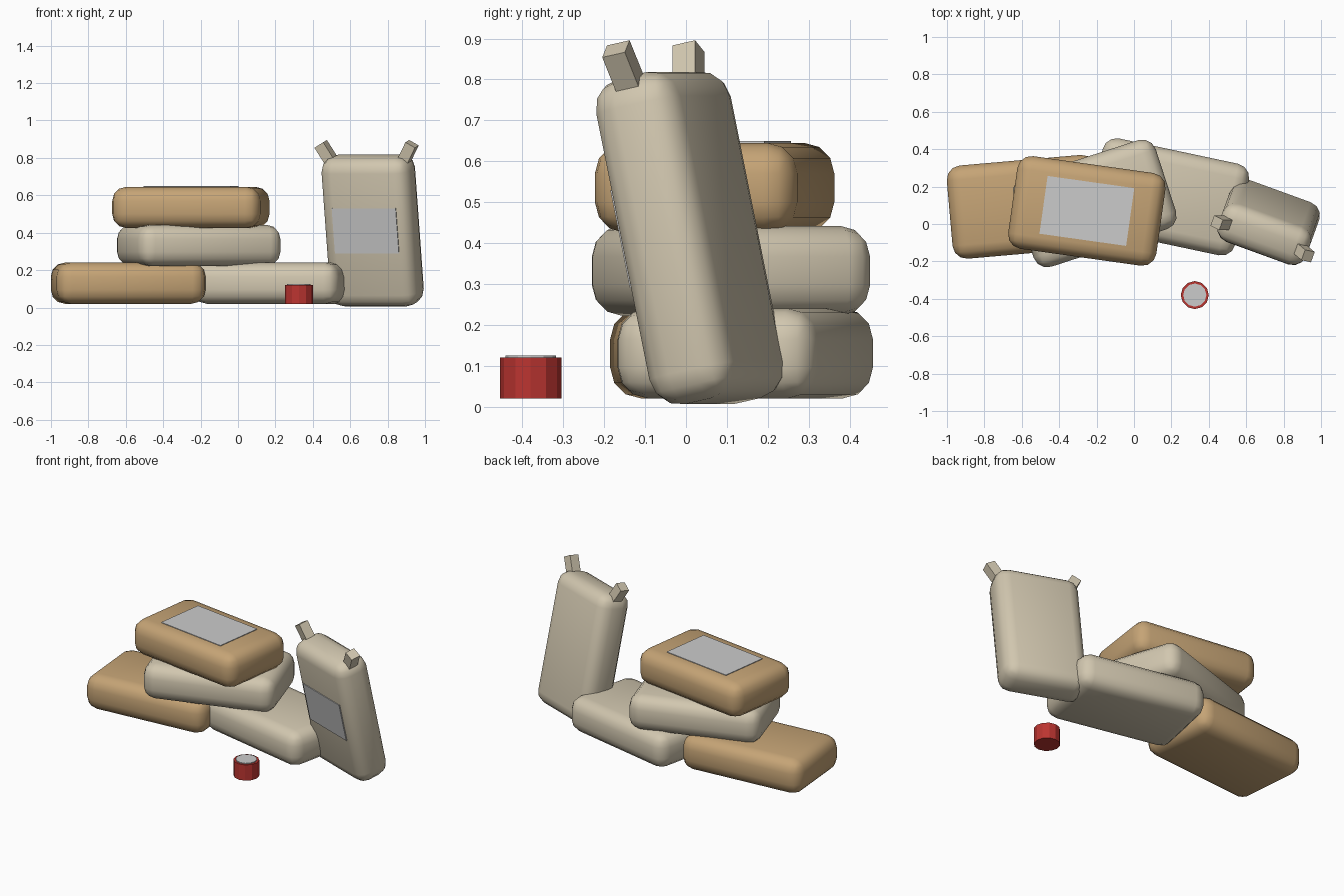
import bpy, bmesh
from math import radians
from mathutils import Matrix, Vector, Euler

cube = bpy.data.objects.get("Cube")
if cube:
    bpy.data.objects.remove(cube)


def material(name, rgb):
    m = bpy.data.materials.new(name)
    m.use_nodes = True
    m.diffuse_color = (*rgb, 1)
    bsdf = next(n for n in m.node_tree.nodes if n.type == 'BSDF_PRINCIPLED')
    bsdf.inputs["Base Color"].default_value = (*rgb, 1)
    return m


TAN = material("tan_cloth", (0.56, 0.37, 0.18))
CREAM = material("cream_cloth", (0.64, 0.57, 0.43))
GREY = material("light_grey", (0.60, 0.60, 0.60))
RED = material("red_paint", (0.50, 0.035, 0.03))


def place(location, turn=(0, 0, 0)):
    rotation = Euler([radians(a) for a in turn]).to_matrix().to_4x4()
    return Matrix.Translation(location) @ rotation


def finish(bm, name, mat, matrix, smooth=False):
    mesh = bpy.data.meshes.new(name)
    for f in bm.faces:
        f.smooth = smooth
    bm.to_mesh(mesh)
    bm.free()
    mesh.materials.append(mat)
    obj = bpy.data.objects.new(name, mesh)
    obj.matrix_world = matrix
    bpy.context.collection.objects.link(obj)
    return obj


def box(name, size, mat, matrix, radius=0):
    bm = bmesh.new()
    bmesh.ops.create_cube(bm, size=1)
    bmesh.ops.scale(bm, vec=Vector(size), verts=bm.verts)
    if radius:
        bmesh.ops.bevel(bm, geom=bm.edges[:], offset=radius, segments=3,
                        profile=0.5, affect='EDGES', clamp_overlap=True)
    return finish(bm, name, mat, matrix, smooth=radius > 0)


def cylinder(name, radius, height, mat, location):
    bm = bmesh.new()
    bmesh.ops.create_cone(bm, cap_ends=True, segments=12, radius1=radius,
                          radius2=radius, depth=height)
    return finish(bm, name, mat, place(location))


# Stacked sacks
SACK = (0.80, 0.50, 0.22)
R = 0.075
box("bottom_right_sack", SACK, TAN, place((-0.587, 0.092, 0.13), (0, 0, 5)), R)
box("bottom_left_sack", SACK, CREAM, place((0.187, 0.145, 0.13), (0, 0, -12)), R)
box("middle_sack", SACK, CREAM, place((-0.21, 0.11, 0.332), (0, 0, 18)), R)
top = place((-0.252, 0.07, 0.535), (0, 0, -8))
box("top_sack", SACK, TAN, top, R)
box("top_sack_label", (0.468, 0.312, 0.008), GREY, top @ place((0, 0, 0.11)))

# Leaning sack with a front label and tied corners
lean = place((0.72, 0.01, 0.412), (12, 0, -20))
box("leaning_sack", (0.50, 0.22, 0.815), CREAM, lean, R)
box("leaning_sack_label", (0.364, 0.008, 0.245), GREY, lean @ place((0, -0.11, 0.022)))
for side, name in ((-1, "right_tied_corner"), (1, "left_tied_corner")):
    box(name, (0.06, 0.06, 0.10), CREAM,
        lean @ place((side * 0.235, 0, 0.43), (0, side * 30, 0)))

# Small can with a pale lid
cylinder("can", 0.075, 0.10, RED, (0.325, -0.38, 0.07))
cylinder("can_lid", 0.062, 0.008, GREY, (0.325, -0.38, 0.121))
